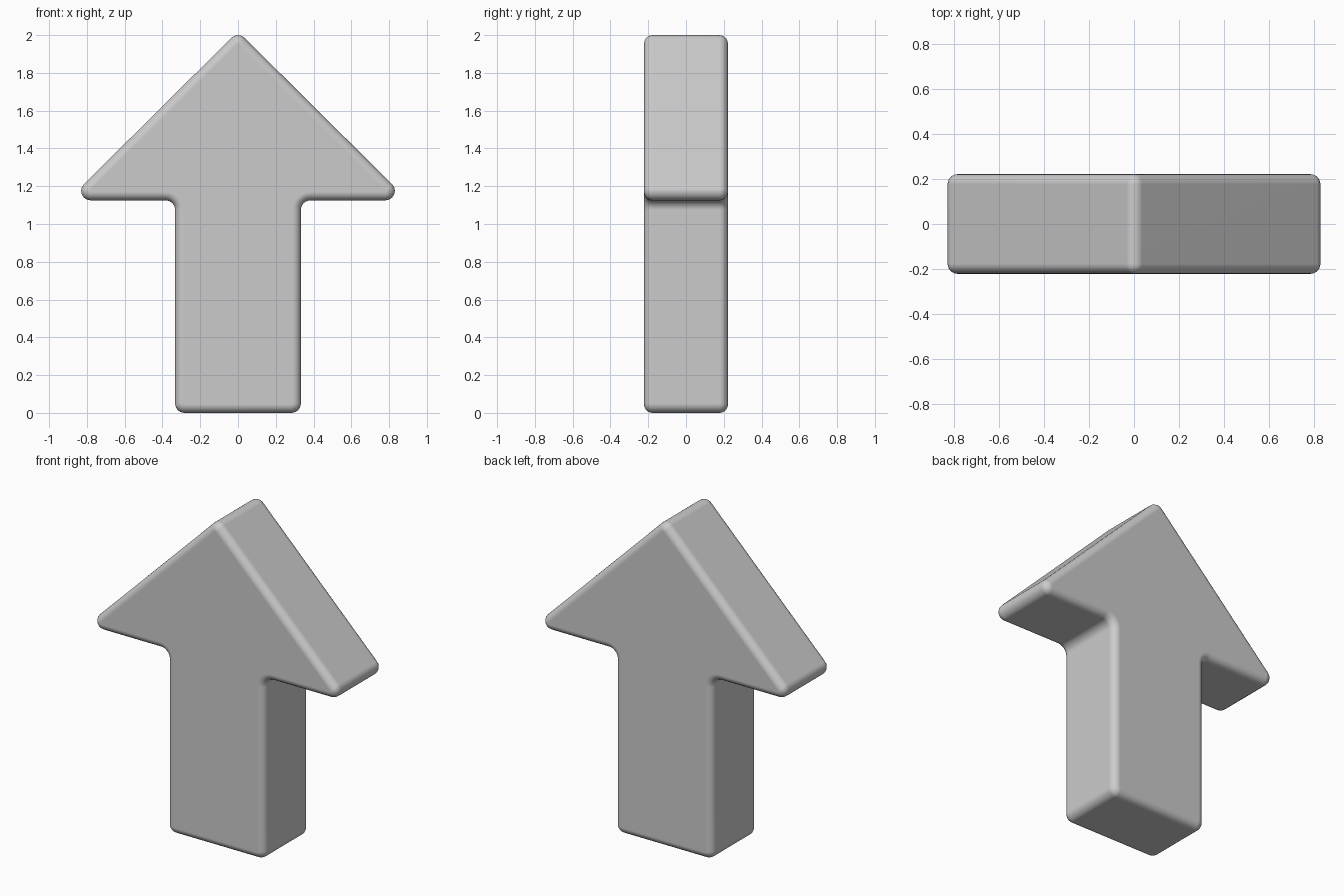
import bpy, bmesh, math
from mathutils import Vector

if "Cube" in bpy.data.objects:
    bpy.data.objects.remove(bpy.data.objects["Cube"])

R = 0.05        # fillet radius of the silhouette corners
RIM = 0.045     # rounding of the front and back rims
HALF = 0.222    # half thickness
SEG = 6

# Arrow silhouette (x, z): right half from the bottom up, then mirrored
right = [(0.333, 0), (0.333, 1.125), (0.902, 1.125)]
left = [(-x, z) for x, z in reversed(right)]
corners = [Vector(p) for p in right + [(0, 2.02)] + left]


def edge_normal(a, b):
    d = (b - a).normalized()
    return Vector((d.y, -d.x))


def rounded_outline(pts):
    """Fillet every corner; return (point, outward direction) pairs."""
    out = []
    for i, p in enumerate(pts):
        n1 = edge_normal(pts[i - 1], p)
        n2 = edge_normal(p, pts[(i + 1) % len(pts)])
        turn = math.atan2(n1.x * n2.y - n1.y * n2.x, n1.dot(n2))
        side = R if turn > 0 else -R
        centre = p - (n1 + n2) * side / (1 + n1.dot(n2))
        start = math.atan2(n1.y, n1.x)
        for k in range(SEG + 1):
            a = start + turn * k / SEG
            d = Vector((math.cos(a), math.sin(a)))
            out.append((centre + d * side, d))
    return out


# Rings from front to back, inset near the faces to round the rims
outline = rounded_outline(corners)
half_rings = []
for k in range(SEG + 1):
    a = math.pi / 2 * k / SEG
    half_rings.append((-HALF + RIM * (1 - math.sin(a)), RIM * (1 - math.cos(a))))
front = half_rings[::-1]
rings = front + [(-y, inset) for y, inset in half_rings]
# order rings strictly by depth, front to back
rings.sort(key=lambda r: r[0])

bm = bmesh.new()
loops = [[bm.verts.new((p.x - d.x * s, y, p.y - d.y * s)) for p, d in outline]
         for y, s in rings]
n = len(outline)
for a, b in zip(loops, loops[1:]):
    for i in range(n):
        j = (i + 1) % n
        bm.faces.new((a[i], a[j], b[j], b[i]))
bm.faces.new(loops[0])
bm.faces.new(loops[-1])
bmesh.ops.recalc_face_normals(bm, faces=bm.faces)

mesh = bpy.data.meshes.new("arrow")
bm.to_mesh(mesh)
bm.free()
arrow = bpy.data.objects.new("arrow", mesh)
bpy.context.collection.objects.link(arrow)
bpy.context.view_layer.objects.active = arrow
arrow.select_set(True)
bpy.ops.object.shade_smooth_by_angle(angle=math.radians(35))

# Keep the large faces flat next to the rounded edges
weighted = arrow.modifiers.new("weighted_normals", 'WEIGHTED_NORMAL')
weighted.keep_sharp = True
